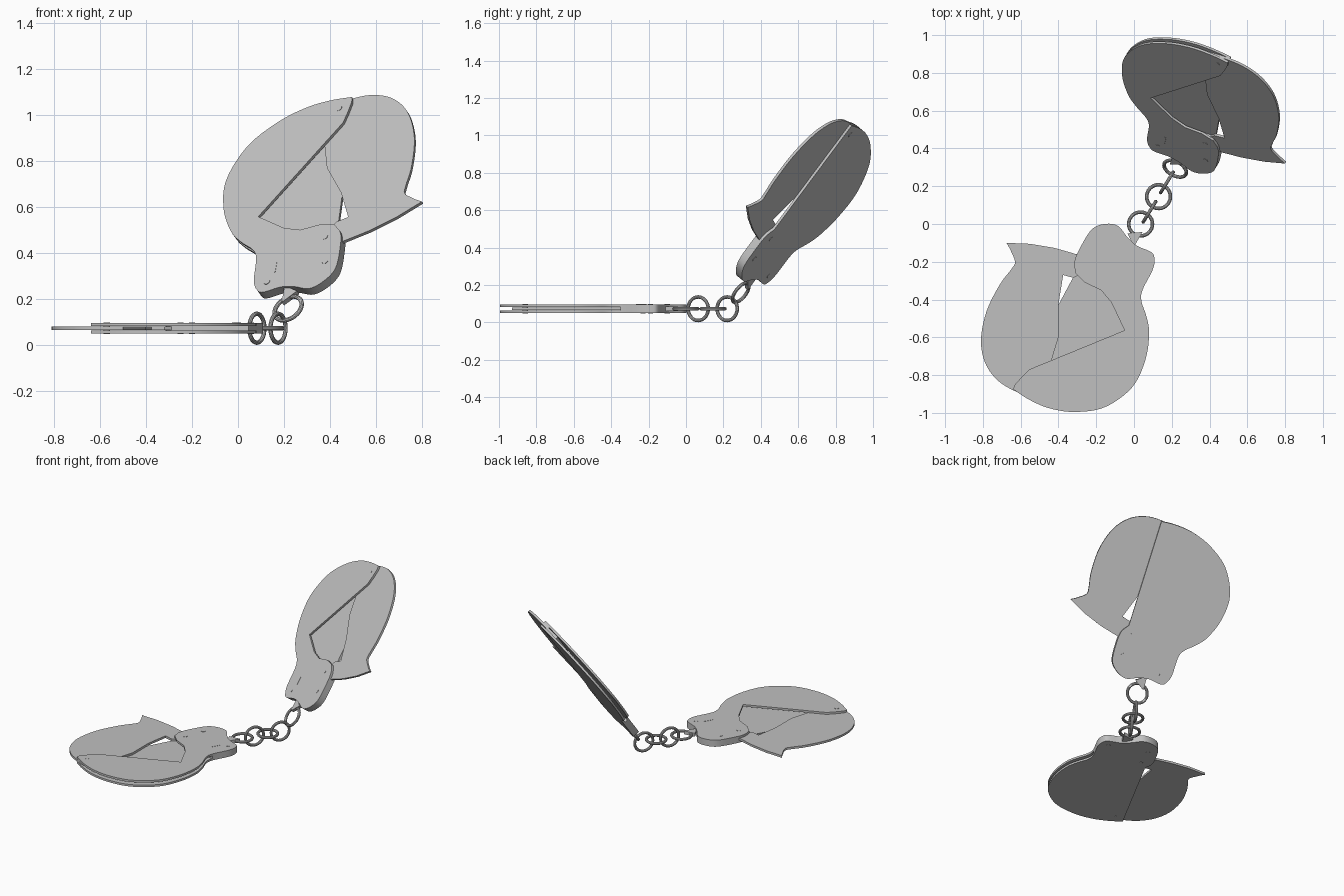
import bpy, bmesh, math
from mathutils import Matrix, Vector

cube = bpy.data.objects.get("Cube")
if cube:
    bpy.data.objects.remove(cube, do_unlink=True)

steel = bpy.data.materials.new("steel_grey")
steel.use_nodes = True
GREY = (0.53, 0.53, 0.53, 1)
steel.diffuse_color = GREY
steel.node_tree.nodes["Principled BSDF"].inputs["Base Color"].default_value = GREY

MID = 0.075      # height of the flat cuff's middle plane
STEPS = 6


def finish(name, bm, matrix):
    bmesh.ops.recalc_face_normals(bm, faces=bm.faces)
    mesh = bpy.data.meshes.new(name)
    bm.to_mesh(mesh)
    bm.free()
    mesh.materials.append(steel)
    mesh.shade_smooth()
    mesh.set_sharp_from_angle(angle=math.radians(35))
    obj = bpy.data.objects.new(name, mesh)
    bpy.context.collection.objects.link(obj)
    obj.matrix_world = matrix
    return obj


def spline(points):
    """Smooth open curve through the points."""
    p = [Vector(q) for q in points]
    p = [2 * p[0] - p[1]] + p + [2 * p[-1] - p[-2]]
    out = []
    for a, b, c, d in zip(p, p[1:], p[2:], p[3:]):
        for i in range(STEPS):
            t = i / STEPS
            out.append(0.5 * (2 * b + (c - a) * t + (2 * a - 5 * b + 4 * c - d) * t * t
                              + (3 * b - a - 3 * c + d) * t ** 3))
    return out + [p[-2]]


def slab(name, outline, low, high, matrix):
    """Flat plate; low and high are measured from the middle plane."""
    bm = bmesh.new()
    face = bm.faces.new([bm.verts.new((q[0], q[1], low)) for q in outline])
    top = bmesh.ops.extrude_face_region(bm, geom=[face])["geom"]
    verts = [g for g in top if isinstance(g, bmesh.types.BMVert)]
    bmesh.ops.translate(bm, verts=verts, vec=(0, 0, high - low))
    return finish(name, bm, matrix)


def ring(name, matrix, major=0.063, minor=0.0095, around=32, sides=10):
    """Round chain link lying in its own xy plane."""
    bm = bmesh.new()
    loops = []
    for i in range(around):
        turn = Matrix.Rotation(math.tau * i / around, 3, 'Z')
        loops.append([bm.verts.new(turn @ Vector((
            major + minor * math.cos(math.tau * j / sides), 0,
            minor * math.sin(math.tau * j / sides)))) for j in range(sides)])
    for i in range(around):
        a, b = loops[i], loops[(i + 1) % around]
        for j in range(sides):
            k = (j + 1) % sides
            bm.faces.new((a[j], b[j], b[k], a[k]))
    return finish(name, bm, matrix)


def disc(name, x, y, radius, depth, matrix):
    bm = bmesh.new()
    bmesh.ops.create_cone(bm, cap_ends=True, segments=16, radius1=radius, radius2=radius,
                          depth=depth, matrix=Matrix.Translation((x, y, 0)))
    return finish(name, bm, matrix)


# Outer edge of the cheek plates, from the lock housing round to the open tip
OUTER = [(-.31, -.26), (-.315, -.2), (-.29, -.135), (-.225, -.03), (-.155, 0), (-.085, -.01),
         (-.035, -.07), (.015, -.115), (.09, -.148), (.108, -.18), (.1, -.24), (.045, -.35),
         (.04, -.41), (.066, -.49), (.08, -.58), (.06, -.72), (-.01, -.865), (-.155, -.97),
         (-.315, -.995), (-.45, -.975), (-.555, -.93), (-.64, -.875)]
HOUSING_END = 11
edge = spline(OUTER)
front_chord = [(-.63, -.85), (-.595, -.81), (-.555, -.77), (-.05, -.563),
               (-.12, -.415), (-.175, -.35), (-.26, -.31)]

# Swing arm: hooked tip, outer curve, then the inner edge with the open wedge
ARM = spline([(-.655, -.135), (-.63, -.2), (-.65, -.24), (-.71, -.32), (-.78, -.46),
              (-.81, -.61), (-.79, -.73), (-.73, -.82), (-.64, -.88), (-.5, -.93)])
ARM = [(-.675, -.1)] + ARM + [(-.4, -.6), (-.4, -.425), (-.375, -.27), (-.32, -.285),
                              (-.25, -.25), (-.25, -.15), (-.305, -.16), (-.42, -.127),
                              (-.55, -.105)]


def cuff(prefix, matrix):
    slab(prefix + "_front_cheek", edge + front_chord, .009, .023, matrix)
    slab(prefix + "_back_cheek", edge, -.023, -.009, matrix)
    slab(prefix + "_lock_housing", edge[:HOUSING_END * STEPS + 1] + [(-.12, -.34)],
         -.0095, .0095, matrix)
    slab(prefix + "_swing_arm", ARM, -.0075, .0075, matrix)
    # Rivets through both cheeks
    for i, (x, y) in enumerate([(.055, -.19), (-.2, -.1), (-.25, -.23), (-.57, -.86)]):
        disc(f"{prefix}_rivet_{i + 1}", x, y, .014, .05, matrix)
    # Key slot marker on the housing
    slab(prefix + "_key_slot", [(-.025, -.262), (-.018, -.266), (.012, -.215), (.005, -.211)],
         .022, .0245, matrix)
    # Lug and its first chain ring
    slab(prefix + "_chain_lug", [(-.035, -.05), (0, -.12), (.045, -.042)], -.012, .012, matrix)
    ring(prefix + "_end_ring", matrix @ Matrix.Translation((.035, 0, 0)))


# Flat cuff, and the raised cuff placed by its local axes
flat = Matrix.Translation((0, 0, MID - .002))
u, v = Vector((-.872, .053, -.564)), Vector((.346, -.70, -.60))
n = u.cross(v).normalized()
origin = Vector((.463, .574, .694)) + .428 * u + .447 * v - .01 * n
raised = Matrix((u, v, n)).transposed().to_4x4()
raised.translation = origin
cuff("flat_cuff", flat)
cuff("raised_cuff", raised)

# Middle chain links, alternating upright and level
heading = Matrix.Rotation(math.atan2(.155, .095), 4, 'Z')
upright = Matrix.Rotation(math.pi / 2, 4, 'X')
for name, spot, turn in [("chain_link_1", (.082, .065, .073), upright),
                         ("chain_link_2", (.13, .145, .073), Matrix.Identity(4)),
                         ("chain_link_3", (.174, .22, .073), upright)]:
    ring(name, Matrix.Translation(spot) @ heading @ turn)
